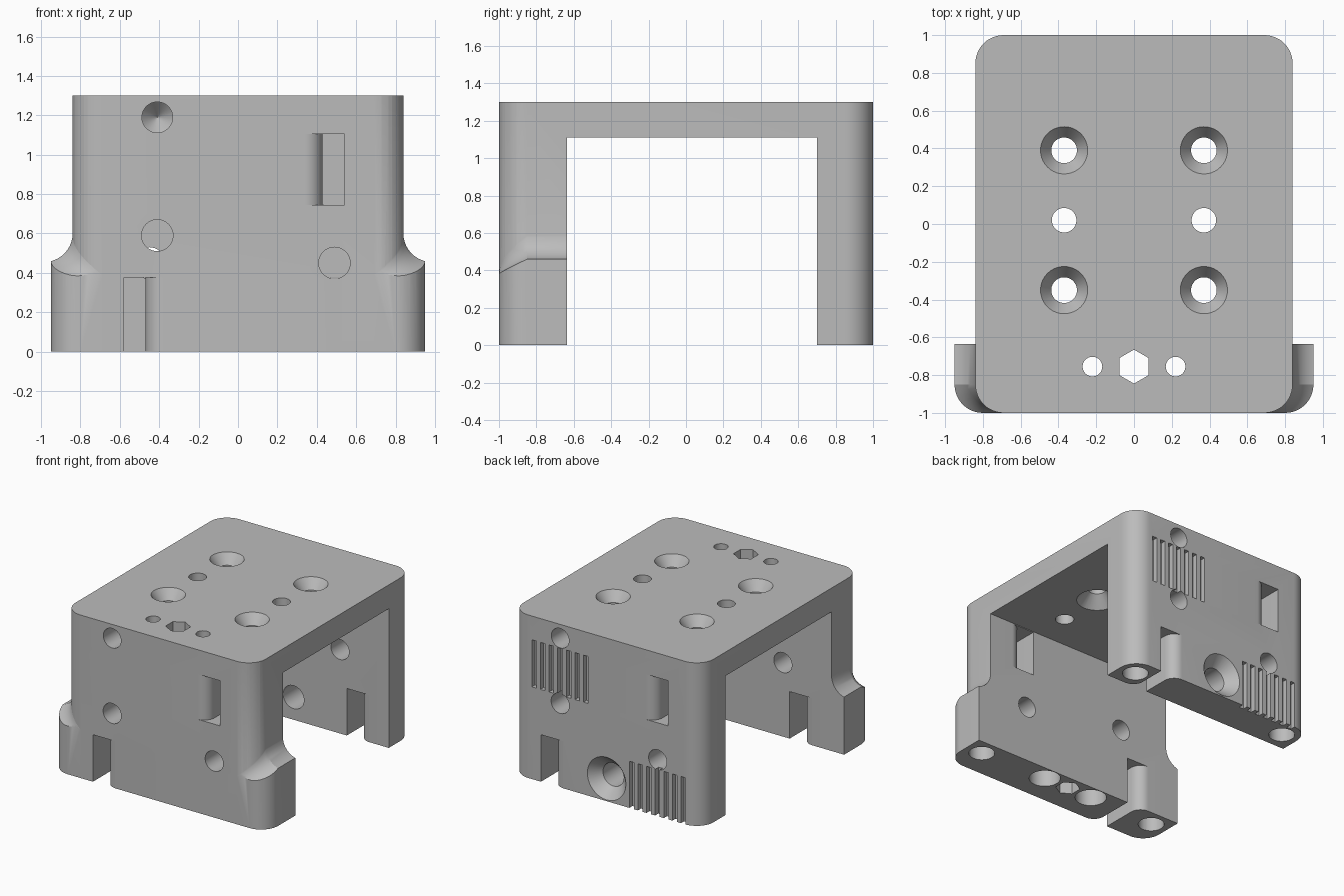
import bpy, bmesh
from math import sin, cos, pi, sqrt, radians

if "Cube" in bpy.data.objects:
    bpy.data.objects.remove(bpy.data.objects["Cube"], do_unlink=True)

grey = bpy.data.materials.new("plain_grey")
grey.use_nodes = True
colour = (0.5, 0.5, 0.5, 1)
grey.diffuse_color = colour
grey.node_tree.nodes["Principled BSDF"].inputs["Base Color"].default_value = colour

W, R, H = 0.84, 0.15, 1.30          # body half width, corner radius, height
FRONT, BACK, CEIL = -0.635, 0.70, 1.11  # inner faces of the walls and roof
STEPS = 12


def loft(name, sections):
    """Solid through matching closed sections, capped at both ends."""
    bm = bmesh.new()
    rings = [[bm.verts.new(p) for p in s] for s in sections]
    n = len(rings[0])
    for a, b in zip(rings, rings[1:]):
        for i in range(n):
            j = (i + 1) % n
            bm.faces.new((a[i], a[j], b[j], b[i]))
    bm.faces.new(rings[0][::-1])
    bm.faces.new(rings[-1])
    bmesh.ops.recalc_face_normals(bm, faces=bm.faces)
    mesh = bpy.data.meshes.new(name)
    bm.to_mesh(mesh)
    bm.free()
    mesh.materials.append(grey)
    ob = bpy.data.objects.new(name, mesh)
    bpy.context.collection.objects.link(ob)
    return ob


def prism(name, outline, z0, z1):
    return loft(name, [[(x, y, z) for x, y in outline] for z in (z0, z1)])


def box(name, x0, x1, y0, y1, z0, z1):
    return prism(name, [(x0, y0), (x1, y0), (x1, y1), (x0, y1)], z0, z1)


def turned(name, profile, place, sides=40, turn=0):
    """Round solid from (radius, depth) pairs; place maps local u, v, depth to a point."""
    ang = [turn + 2 * pi * i / sides for i in range(sides)]
    return loft(name, [[place(r * cos(a), r * sin(a), d) for a in ang] for r, d in profile])


def combine(target, tool, operation="DIFFERENCE"):
    m = target.modifiers.new(tool.name, "BOOLEAN")
    m.object, m.operation, m.solver = tool, operation, "EXACT"
    bpy.context.view_layer.objects.active = target
    bpy.ops.object.modifier_apply(modifier=m.name)
    bpy.data.objects.remove(tool, do_unlink=True)


def arc(cx, cy, r, a0, a1):
    return [(cx + r * cos(radians(a0 + (a1 - a0) * i / STEPS)),
             cy + r * sin(radians(a0 + (a1 - a0) * i / STEPS))) for i in range(STEPS + 1)]


# Main block with rounded upright corners
x, y = W - R, 1 - R
body = prism("carriage_body", arc(x, y, R, 0, 90) + arc(-x, y, R, 90, 180)
             + arc(-x, -y, R, 180, 270) + arc(x, -y, R, 270, 360), 0, H)

# Flared feet on the front wall, scooped by a fillet that dips round the corner
for s in (1, -1):
    outline = [(0.5, -1)] + arc(0.95 - R, -y, R, 270, 360) + [(0.95, -0.5), (0.5, -0.5)]
    foot = prism("flared_foot", [(s * u, v) for u, v in outline], 0, 0.6)
    f = 0.145
    curve = [(-0.002, 0.6)] + [(f - f * cos(t * pi / 20), 0.6 - f * sin(t * pi / 20))
                               for t in range(1, 11)]
    curve += [(0.35, 0.6 - f), (0.35, 0.8), (-0.002, 0.8)]
    stations = [(0, 0.5)] + [(90 * i / STEPS, 0) for i in range(STEPS + 1)]
    sections = []
    for a, back in stations:
        c, n = cos(radians(a)), sin(radians(a))
        sections.append([(s * (x + (R + d) * c), -y + back - (R + d) * n,
                          z - (0.2 * a / 90 if z < 0.7 else 0)) for d, z in curve])
    combine(foot, loft("scoop", sections))
    combine(body, foot, "UNION")

# Open channel between the walls
combine(body, box("channel", -2, 2, FRONT, BACK, -1, CEIL))

# Roof screw holes: outer ones sunk from above, middle ones from below
for s in (1, -1):
    for py, profile in (
            (0.39, [(0.068, 1), (0.068, 1.22), (0.125, H), (0.125, 1.4)]),
            (-0.35, [(0.068, 1), (0.068, 1.22), (0.125, H), (0.125, 1.4)]),
            (0.02, [(0.15, 1), (0.15, CEIL), (0.065, 1.2), (0.065, 1.4)])):
        combine(body, turned("roof_hole", profile,
                             lambda u, v, d: (s * 0.37 + u, py + v, d)))
    # Long bolt holes down the front wall, wider at the bottom
    combine(body, turned("bolt_hole", [(0.115, -1), (0.115, 0.2), (0.052, 0.2), (0.052, 2)],
                         lambda u, v, d: (s * 0.22 + u, -0.755 + v, d)))
    # Blind sockets under the four legs
    for px, py in ((0.81, -0.77), (0.70, 0.85)):
        combine(body, turned("leg_socket", [(0.095, -1), (0.095, 0.3)],
                             lambda u, v, d: (s * px + u, py + v, d)))
combine(body, turned("hex_hole", [(0.09, -1), (0.09, 2)],
                     lambda u, v, d: (u, -0.755 + v, d), 6, pi / 6))

# Cross holes and belt slots in both walls; side -1 is front, 1 is back
for side, inner, holes in (
        (-1, 1 + FRONT, ((-0.41, 0.59), (0.49, 0.45))),
        (1, 1 - BACK, ((0.41, 0.67), (-0.45, 0.45)))):
    for px, pz in holes:
        combine(body, turned("cross_hole", [(0.08, -0.1), (0.08, inner + 0.1)],
                             lambda u, v, d: (px + u, side * (1 - d), pz + v)))
    combine(body, turned("blind_hole", [(0.078, -0.1), (0.078, 0.22), (0.002, 0.3)],
                         lambda u, v, d: (side * 0.41 + u, side * (1 - d), 1.19 + v)))
    r, e = 0.09, 0.05
    for flip, a, b, z0, z1 in ((-side, 0.43, 0.54, 0.745, 1.105),
                               (side, 0.47, 0.58, -0.1, 0.375)):
        outline = [(a - r, -e), (b, -e)] + arc(b + r, inner - r, r, 180, 90)
        outline += [(b + r, inner + e), (a, inner + e)] + arc(a - r, r, r, 0, -90)
        combine(body, prism("belt_slot", [(flip * u, side * (1 - d)) for u, d in outline],
                            z0, z1))

# Large sunk hole low on the back wall
combine(body, turned("sunk_hole", [(0.17, -0.1), (0.17, 0), (0.092, 0.085), (0.092, 0.4)],
                     lambda u, v, d: (u, 1 - d, 0.18 + v)))

# Two rows of belt tooth grooves on the back face
for start, z0, z1 in ((0.64, 0.735, 1.11), (-0.22, -0.1, 0.372)):
    for i in range(7):
        c = start - 0.076 * i
        combine(body, box("tooth_groove", c - 0.02, c + 0.02, 0.96, 1.1, z0, z1))

# Smooth shading on the curved faces only
bpy.ops.object.select_all(action="DESELECT")
body.select_set(True)
bpy.context.view_layer.objects.active = body
bpy.ops.object.shade_smooth_by_angle(angle=radians(25))
